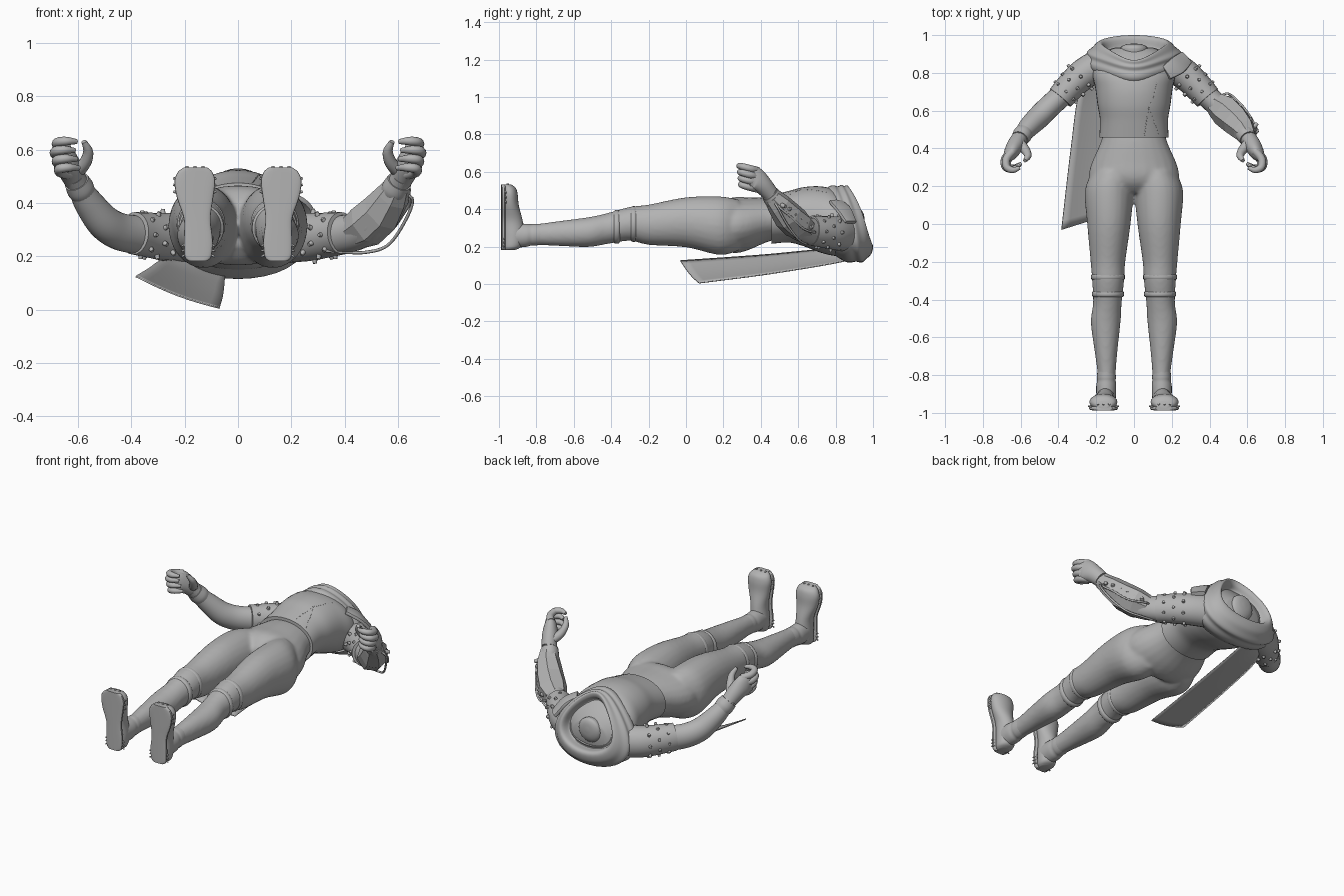
import bpy, bmesh, math
from mathutils import Vector

cube = bpy.data.objects.get("Cube")
if cube:
    bpy.data.objects.remove(cube, do_unlink=True)

grey = bpy.data.materials.new("plain grey")
grey.use_nodes = True
COLOUR = (0.45, 0.45, 0.45, 1)
grey.diffuse_color = COLOUR
grey.node_tree.nodes["Principled BSDF"].inputs["Base Color"].default_value = COLOUR
Y, Z = Vector((0, 1, 0)), Vector((0, 0, 1))


def finish(name, bm, angle=50):
    bmesh.ops.recalc_face_normals(bm, faces=bm.faces)
    me = bpy.data.meshes.new(name)
    bm.to_mesh(me)
    bm.free()
    ob = bpy.data.objects.new(name, me)
    bpy.context.collection.objects.link(ob)
    me.materials.append(grey)
    if angle:
        bpy.ops.object.select_all(action='DESELECT')
        ob.select_set(True)
        bpy.context.view_layer.objects.active = ob
        bpy.ops.object.shade_smooth_by_angle(angle=math.radians(angle))
    return ob


def spline(rows, steps):
    """Catmull-Rom resampling of rows of numbers."""
    out = []
    for i in range(len(rows) - 1):
        p, q = rows[i], rows[i + 1]
        o, r = rows[max(i - 1, 0)], rows[min(i + 2, len(rows) - 1)]
        for k in range(steps):
            t = k / steps
            out.append([b + t / 2 * (c - a + t * (2*a - 5*b + 4*c - d + t * (3*(b - c) + d - a)))
                        for a, b, c, d in zip(o, p, q, r)])
    return out + [list(rows[-1])]


def skin(bm, rings, caps=True):
    loops = [[bm.verts.new(p) for p in ring] for ring in rings]
    n = len(loops[0])
    for a, b in zip(loops, loops[1:]):
        for i in range(n):
            bm.faces.new((a[i], a[(i + 1) % n], b[(i + 1) % n], b[i]))
    if caps:
        bm.faces.new(loops[0])
        bm.faces.new(loops[-1])


def loft(bm, rows, axis=None, up=Z, n=24, steps=5, power=1.0):
    """Tube through rows of x, y, z, side radius, up radius."""
    rows = spline(rows, steps) if steps > 1 else rows
    pts = [Vector(r[:3]) for r in rows]
    rings = []
    for i, r in enumerate(rows):
        t = axis or (pts[min(i + 1, len(pts) - 1)] - pts[max(i - 1, 0)]).normalized()
        a = t.cross(up).normalized()
        b = a.cross(t)
        ring = []
        for k in range(n):
            c, s = math.cos(math.tau * k / n), math.sin(math.tau * k / n)
            ring.append(pts[i] + a * r[3] * math.copysign(abs(c) ** power, c)
                        + b * r[4] * math.copysign(abs(s) ** power, s))
        rings.append(ring)
    skin(bm, rings)


def side(rows, s):
    return [(r[0] * s,) + tuple(r[1:]) for r in rows]


def stud(bm, at, out, r, length):
    rot = Vector(out).to_track_quat('Z', 'Y').to_matrix().to_4x4()
    rot.translation = Vector(at)
    bmesh.ops.create_cone(bm, cap_ends=True, segments=8, radius1=r, radius2=r * .6,
                          depth=length, matrix=rot)


def cable(name, pts, r):
    bm = bmesh.new()
    loft(bm, [tuple(p) + (r, r) for p in pts], n=8)
    return finish(name, bm)


# Trousers: pelvis and both legs fused into one skin
LEG = [(.115, .28, .315, .10, .137), (.131, .18, .312, .129, .157), (.133, 0, .33, .115, .134),
       (.138, -.2, .317, .092, .108), (.137, -.3, .322, .085, .091), (.141, -.42, .297, .076, .083),
       (.15, -.52, .278, .079, .08), (.148, -.68, .27, .06, .067),
       (.145, -.8, .265, .048, .057), (.147, -.92, .26, .048, .057)]
bm = bmesh.new()
loft(bm, [(0, .52, .35, .155, .10), (0, .43, .342, .178, .119), (0, .33, .322, .222, .142),
          (0, .26, .315, .24, .15), (0, .21, .315, .225, .132), (0, .165, .32, .12, .085)], axis=Y)
for s in (1, -1):
    loft(bm, side(LEG, s), axis=Y)
trousers = finish("trousers", bm)
remesh = trousers.modifiers.new("fuse", 'REMESH')
remesh.mode, remesh.voxel_size, remesh.use_smooth_shade = 'VOXEL', .01, True
relax = trousers.modifiers.new("relax", 'SMOOTH')
relax.factor, relax.iterations = .5, 9

# Jacket with a slightly flared hem
bm = bmesh.new()
loft(bm, [(0, .457, .345, .184, .13), (0, .55, .36, .18, .138), (0, .63, .36, .193, .158),
          (0, .72, .345, .205, .177), (0, .8, .325, .22, .175), (0, .88, .29, .2, .14),
          (0, .93, .28, .11, .09)], axis=Y, n=40, power=.95)
jacket = finish("jacket", bm, 60)

# Jacket seam and hem notch, draped on the chest as thin cords
for name, pts in (("jacket_seam", [(.125, .76), (.11, .7), (.09, .64), (.075, .6), (.055, .47)]),
                  ("jacket_notch", [(.075, .62), (.095, .57), (.12, .5), (.13, .465)])):
    cord = cable(name, [(x, y, .6) for x, y in pts], .002)
    wrap = cord.modifiers.new("drape", 'SHRINKWRAP')
    wrap.target, wrap.wrap_method, wrap.offset = jacket, 'PROJECT', .002
    wrap.use_project_z, wrap.use_negative_direction = True, True

# Cowl: tilted wedge-shaped rings, each row is back y, back z, front y, front z, half width
COWL = [(.80, .15, .735, .49, .2), (.85, .12, .765, .522, .24), (.88, .115, .79, .528, .248),
        (.91, .12, .81, .522, .238), (.94, .115, .83, .53, .238), (.965, .135, .845, .525, .213),
        (.99, .16, .86, .528, .192), (1.0, .2, .868, .52, .172), (.985, .22, .862, .495, .157),
        (.94, .22, .84, .475, .142), (.94, .235, .84, .455, .13), (.89, .22, .81, .43, .11)]
bm = bmesh.new()
rings = []
for yb, zb, yf, zf, w in spline(COWL, 4):
    ring = []
    for k in range(40):
        c, s = math.cos(math.tau * k / 40), math.sin(math.tau * k / 40)
        u = (1 + s) / 2
        ring.append((c * w * (1 - .32 * s), yb + (yf - yb) * u + .03 * c * c * u,
                     zb + (zf - zb) * u))
    rings.append(ring)
skin(bm, rings, caps=False)
finish("cowl", bm)

# Collar lapel
bm = bmesh.new()
loft(bm, [(.17, .80, .44, .04, .012), (.23, .84, .40, .05, .012), (.275, .88, .33, .04, .012)],
     n=12, power=.5)
finish("collar_lapel", bm)

# Neck stump
bm = bmesh.new()
loft(bm, [(0, .85, .30, .1, .11), (0, .90, .31, .08, .085), (0, .935, .325, .07, .07),
          (0, .95, .33, .045, .045), (0, .955, .33, .01, .01)], axis=Y)
finish("neck", bm)

# Shoulder cape: a thin sheet between its outer and inner edge
outer = spline([(-.2, .84, .185), (-.29, .7, .18), (-.335, .4, .152), (-.385, -.03, .122)], 6)
inner = spline([(-.05, .86, .122), (-.052, .7, .092), (-.058, .4, .045), (-.07, .07, .003)], 6)
bm = bmesh.new()
grid = []
for a, b in zip(outer, inner):
    a, b = Vector(a), Vector(b)
    grid.append([bm.verts.new(a.lerp(b, k / 8) - Z * .012 * math.sin(math.pi * k / 8))
                 for k in range(9)])
for a, b in zip(grid, grid[1:]):
    for i in range(8):
        bm.faces.new((a[i], a[i + 1], b[i + 1], b[i]))
cape = finish("cape", bm)
cape.modifiers.new("thickness", 'SOLIDIFY').thickness = .006

ARM = [(.19, .84, .27, .085, .09), (.285, .778, .268, .075, .082), (.38, .685, .28, .062, .073),
       (.45, .62, .295, .061, .07), (.505, .565, .33, .061, .066), (.56, .51, .40, .054, .056),
       (.595, .465, .46, .043, .045), (.615, .43, .50, .038, .042)]
SLEEVE = [(.17, .85, .27, .085, .095), (.265, .795, .272, .082, .09), (.34, .725, .28, .076, .084),
          (.39, .668, .286, .072, .08)]
for s, word in ((1, "left"), (-1, "right")):
    # Arm and short studded sleeve
    bm = bmesh.new()
    loft(bm, side(ARM, s))
    finish(word + "_arm", bm)
    bm = bmesh.new()
    loft(bm, side(SLEEVE, s))
    finish(word + "_sleeve", bm)
    bm = bmesh.new()
    t = Vector((.7 * s, -.71, .05)).normalized()
    a = t.cross(Z).normalized()
    b = a.cross(t)
    for j in range(3):
        for k in range(8):
            ang = math.tau * (k + j % 2 / 2) / 8
            d = a * math.cos(ang) + b * math.sin(ang)
            at = Vector((.285 * s, .777, .275)) + t * .055 * j
            reach = math.hypot(.082 * math.cos(ang), .09 * math.sin(ang)) - .006 * j
            stud(bm, at + d * reach, d, .012, .026)
    finish(word + "_sleeve_studs", bm)

    # Wrist cuff
    bm = bmesh.new()
    loft(bm, side([(.582, .485, .438, .048, .05), (.592, .47, .455, .051, .053),
                   (.605, .45, .48, .046, .049)], s))
    finish(word + "_wrist_cuff", bm)

    # Palm, curled fingers and thumb
    bm = bmesh.new()
    loft(bm, side([(.61, .45, .485, .042, .044), (.632, .41, .53, .044, .052),
                   (.655, .37, .563, .036, .063), (.675, .34, .57, .021, .056)], s))
    finish(word + "_palm", bm)
    bm = bmesh.new()
    for i in range(4):
        z = .616 - .033 * i
        x = -.008 * abs(i - 1)
        loft(bm, side([(.65 + x, .385, z - .01, .021, .02), (.683 + x, .345, z, .021, .02),
                       (.682 + x, .302, z + .012, .019, .018),
                       (.65 + x, .286 + .004 * i, z + .016, .017, .016),
                       (.612 + x, .298 + .008 * i, z + .014, .009, .009)], s), n=12)
    loft(bm, side([(.605, .425, .52, .03, .028), (.574, .39, .55, .024, .023),
                   (.562, .36, .592, .019, .018), (.578, .335, .63, .01, .01)], s), n=12)
    finish(word + "_fingers", bm)

    # Knee bands
    for y, tag, r, z in ((-.28, "upper", .089, .321), (-.37, "lower", .084, .306)):
        bm = bmesh.new()
        loft(bm, [(.138 * s, y + d, z, r - c, r + .005 - c)
                  for d, c in ((.02, .014), (.01, 0), (-.01, 0), (-.02, .014))], axis=Y, steps=3)
        finish(word + "_knee_band_" + tag, bm)

    # Boot, ankle cuff and flat sole
    FOOT = [(.15, -.945, .182, .032, .03), (.15, -.932, .2, .048, .05), (.149, -.925, .26, .052, .06),
            (.153, -.93, .34, .048, .056), (.161, -.94, .42, .066, .046),
            (.162, -.943, .48, .074, .043), (.161, -.947, .515, .063, .036),
            (.159, -.957, .533, .042, .02)]
    bm = bmesh.new()
    loft(bm, side(FOOT, s), axis=Z, up=Y)
    loft(bm, side([(.146, -.77, .266, .047, .056), (.146, -.81, .264, .05, .058),
                   (.146, -.83, .263, .049, .057), (.147, -.86, .26, .053, .062),
                   (.148, -.93, .26, .051, .066)], s), axis=Y)
    finish(word + "_boot", bm)
    bm = bmesh.new()
    loft(bm, side([(x, -.976, z, rx + .002, .012) for x, y, z, rx, ry in FOOT], s),
         axis=Z, up=Y, power=.6)
    finish(word + "_sole", bm, 35)
    bm = bmesh.new()
    for i in range(-1, 2):
        stud(bm, (.161 * s + .03 * i, -.955, .527), (0, .3, 1), .009, .022)
        for e in (-1, 1):
            stud(bm, (.162 * s + .07 * e, -.965, .465 + .025 * i), (e, 0, .3), .007, .022)
            stud(bm, (.149 * s + .049 * e, -.972, .225 + .02 * i), (e, -.2, -.5), .006, .03)
    finish(word + "_boot_studs", bm)

# Faceted bracer on the left forearm with shards and cables
bm = bmesh.new()
loft(bm, [(.435, .635, .292, .066, .07), (.485, .597, .318, .085, .085), (.54, .545, .365, .08, .083),
          (.582, .497, .425, .066, .066), (.605, .46, .468, .048, .05)], n=7, steps=1)
finish("left_bracer", bm, 0)
bm = bmesh.new()
for i in range(6):
    u = i / 5
    stud(bm, (.495 + .14 * u, .66 - .145 * u, .30 + .12 * u), (.6, .6, .3 - .5 * (i % 2)),
         .016, .05)
finish("left_bracer_shards", bm)
cable("left_cable_long", [(.33, .66, .22), (.40, .65, .215), (.48, .64, .215), (.56, .6, .24),
                          (.62, .54, .32), (.655, .49, .41), (.61, .47, .44)], .006)
cable("left_cable_short", [(.45, .67, .29), (.50, .69, .275), (.57, .63, .295),
                           (.62, .56, .36), (.645, .5, .41), (.6, .48, .45)], .006)
